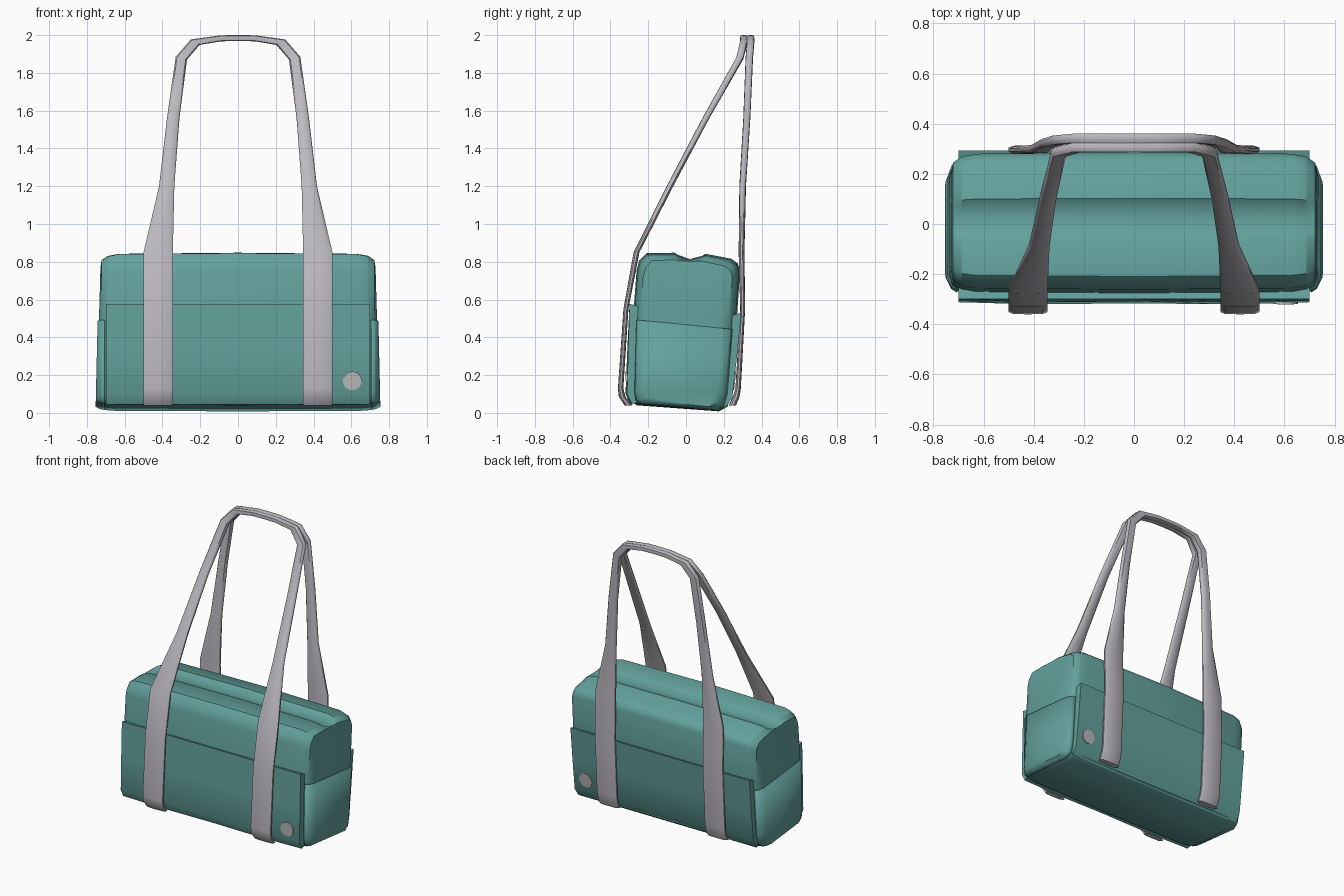
import bpy, bmesh, math
from mathutils import Vector

if "Cube" in bpy.data.objects:
    bpy.data.objects.remove(bpy.data.objects["Cube"])


def material(name, rgb):
    m = bpy.data.materials.new(name)
    m.diffuse_color = (*rgb, 1)
    m.use_nodes = True
    m.node_tree.nodes["Principled BSDF"].inputs["Base Color"].default_value = m.diffuse_color
    return m


TEAL = material("teal fabric", (0.125, 0.36, 0.335))
GREY = material("grey webbing", (0.50, 0.48, 0.52))
BADGE = material("light grey badge", (0.48, 0.48, 0.48))


def finish(bm, name, mat, angle=40):
    bmesh.ops.recalc_face_normals(bm, faces=bm.faces)
    me = bpy.data.meshes.new(name)
    bm.to_mesh(me)
    bm.free()
    me.materials.append(mat)
    ob = bpy.data.objects.new(name, me)
    bpy.context.collection.objects.link(ob)
    bpy.ops.object.select_all(action='DESELECT')
    ob.select_set(True)
    bpy.context.view_layer.objects.active = ob
    bpy.ops.object.shade_smooth_by_angle(angle=math.radians(angle))
    return ob


def loft(rings):
    """Skin a list of equal rings and cap both ends."""
    bm = bmesh.new()
    rows = [[bm.verts.new(p) for p in r] for r in rings]
    n = len(rows[0])
    for a, b in zip(rows, rows[1:]):
        for i in range(n):
            j = (i + 1) % n
            bm.faces.new((a[i], a[j], b[j], b[i]))
    bm.faces.new(rows[0])
    bm.faces.new(rows[-1])
    return bm


# bag body: side profile (y, z) lofted across x with rounded ends
BODY = [(-.255, .042), (-.28, .06), (-.287, .10), (-.275, .50), (-.256, .75),
        (-.243, .80), (-.205, .84), (-.06, .842), (-.045, .832), (.02, .808),
        (.085, .826), (.10, .836), (.235, .81), (.268, .785), (.28, .75),
        (.26, .45), (.232, .10), (.215, .035), (.17, .01)]
GROOVE = {8: .838, 9: .836, 10: .836}


def body_ring(x, inset, sign):
    ring = []
    for i, (y, z) in enumerate(BODY):
        if abs(x) > .69 and i in GROOVE:
            z = GROOVE[i]
        low = z < .12
        cy, cz = (y + .01) * (1 - inset / .27), z
        if z > .5:
            cz = z - inset * min(1, (z - .5) / .3)
        elif low:
            cz = z + inset * .3
        px = abs(x) + (0.007 - .022 * z if inset > .05 else 0)
        ring.append((sign * px, cy - .01, cz))
    return ring


def body_mesh():
    st = [(.74, .075), (.722, .033), (.69, .012), (.684, .010), (.63, 0), (0, -.006)]
    rings = [body_ring(x, d, -1) for x, d in st]
    rings += [body_ring(x, d, 1) for x, d in st[-2::-1]]
    return loft(rings)


finish(body_mesh(), "bag_body", TEAL)

# end pockets: lower ends of the body, cut off and pushed out slightly
for sign, side in ((-1, "left"), (1, "right")):
    bm = body_mesh()
    for co, no in (((0, -.28, .495), (0, .1, 1)), ((sign * .70, 0, 0), (-sign, 0, 0))):
        bmesh.ops.bisect_plane(bm, geom=bm.verts[:] + bm.edges[:] + bm.faces[:],
                               plane_co=co, plane_no=Vector(no).normalized(), clear_outer=True)
    for v in bm.verts:
        v.co.x += sign * .007
        v.co.y = v.co.y * 1.02
    ob = finish(bm, side + "_end_pocket", TEAL)
    sol = ob.modifiers.new("thickness", 'SOLIDIFY')
    sol.thickness = .006


# front and back pockets: wedge profiles with a slight bulge lower down
def pocket(name, prof, bulge):
    rings = []
    for x, k in ((-.70, 0), (-.4, 1), (0, .5), (.4, 1), (.70, 0)):
        rings.append([(x, y + bulge * k * max(0, .575 - z), z) for y, z in prof])
    finish(loft(rings), name, TEAL, 35)


pocket("front_pocket", [(-.25, .06), (-.255, .565), (-.28, .572), (-.299, .577),
                        (-.306, .35), (-.312, .10), (-.285, .045)], -.018)
pocket("back_pocket", [(.19, .06), (.24, .515), (.275, .525), (.293, .53),
                       (.27, .30), (.245, .08), (.205, .022)], 0)

# straps: flat webbing loops; stations are inner x, z, outer x, z
PATH = [(.345, .04, .50, .04), (.345, .085, .50, .085), (.345, .13, .50, .13),
        (.345, .55, .50, .55), (.345, .85, .50, .85), (.337, 1.2, .418, 1.2),
        (.31, 1.56, .376, 1.56), (.27, 1.87, .33, 1.885), (.203, 1.948, .25, 1.977),
        (.09, 1.967, .09, 1.999), (0, 1.969, 0, 2.0)]
FRONT_Y = [-.305, -.338, -.346, -.318, -.262, -.085, .105, .285, .306, .306, .306]
BACK_Y = [.245, .266, .276, .30, .294, .30, .322, .335, .342, .342, .342]
THICK = [.018, .016, .013, .012, .014, .016, .017, .018, .018, .018, .018]
SECTION = [(0, -.4), (.12, -1), (.5, -1.1), (.88, -1), (1, -.4),
           (1, .4), (.88, 1), (.5, 1.1), (.12, 1), (0, .4)]


def strap(name, ys):
    rings = []
    for (xi, zi, xo, zo), y, t in zip(PATH, ys, THICK):
        rings.append([(xi + (xo - xi) * s, y + t * w, zi + (zo - zi) * s) for s, w in SECTION])
    mirrored = [[(-x, y, z) for x, y, z in r] for r in rings[-2::-1]]
    finish(loft(rings + mirrored), name, GREY, 45)


strap("front_strap", FRONT_Y)
strap("back_strap", BACK_Y)

# round badges near the lower corner of both pockets
for name, y, tilt in (("front_badge", -.3145, .03), ("back_badge", .2555, -.114)):
    bpy.ops.mesh.primitive_cylinder_add(vertices=14, radius=.05, depth=.009,
                                        location=(.605, y, .17),
                                        rotation=(math.pi / 2 + tilt, 0, 0))
    ob = bpy.context.object
    ob.name = name
    ob.data.materials.append(BADGE)
